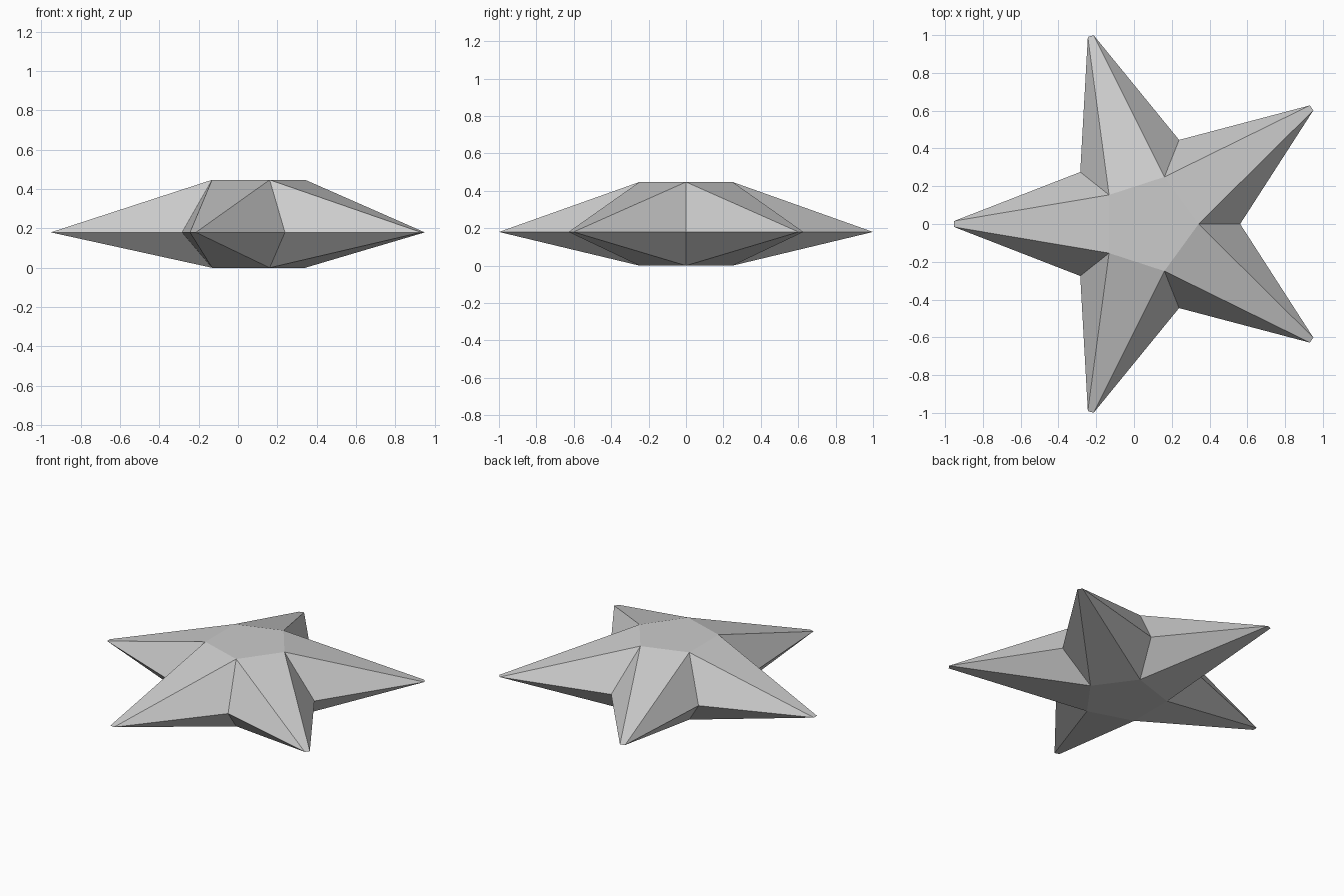
import bpy, bmesh
from math import radians, cos, sin
from mathutils import Vector

cube = bpy.data.objects.get("Cube")
if cube:
    bpy.data.objects.remove(cube, do_unlink=True)

ARMS = 5
STEP = 360 / ARMS
RIM_Z, TOP_Z = 0.18, 0.447
RIM_X, HUB_X = 0.094, 0.08           # centres of the rim and of the flat hubs
TIP_R, VALLEY_R, HUB_R = 1.046, 0.468, 0.262
TIP_HALF = 0.016


def polar(cx, radius, angle, z, side=0.0):
    """Point at an angle around cx, shifted sideways along the tangent."""
    a = radians(angle)
    return Vector((cx + radius * cos(a) - side * sin(a),
                   radius * sin(a) + side * cos(a), z))


grey = bpy.data.materials.new("light grey")
grey.use_nodes = True
colour = (0.6, 0.6, 0.6, 1)
grey.diffuse_color = colour
grey.node_tree.nodes["Principled BSDF"].inputs["Base Color"].default_value = colour

bm = bmesh.new()


def ring(cx, radius, z, turn=0.0, side=0.0):
    return [bm.verts.new(polar(cx, radius, i * STEP + turn, z, side)) for i in range(ARMS)]


# Shared rim: valleys between the arms and the two corners of each blunt tip
valleys = ring(RIM_X, VALLEY_R, RIM_Z)
tips_a = ring(RIM_X, TIP_R, RIM_Z, STEP / 2, -TIP_HALF)
tips_b = ring(RIM_X, TIP_R, RIM_Z, STEP / 2, TIP_HALF)

# Upper and lower halves: flat hub, tapered arm ridges and sloping arm sides
for z in (TOP_Z, 0.0):
    hub = ring(HUB_X, HUB_R, z)
    bm.faces.new(hub)
    for i in range(ARMS):
        j = (i + 1) % ARMS
        bm.faces.new((hub[i], tips_a[i], tips_b[i], hub[j]))
        bm.faces.new((hub[i], valleys[i], tips_a[i]))
        bm.faces.new((hub[j], tips_b[i], valleys[j]))

bmesh.ops.recalc_face_normals(bm, faces=bm.faces)
mesh = bpy.data.meshes.new("star")
bm.to_mesh(mesh)
bm.free()
mesh.materials.append(grey)
star = bpy.data.objects.new("star", mesh)
bpy.context.collection.objects.link(star)
